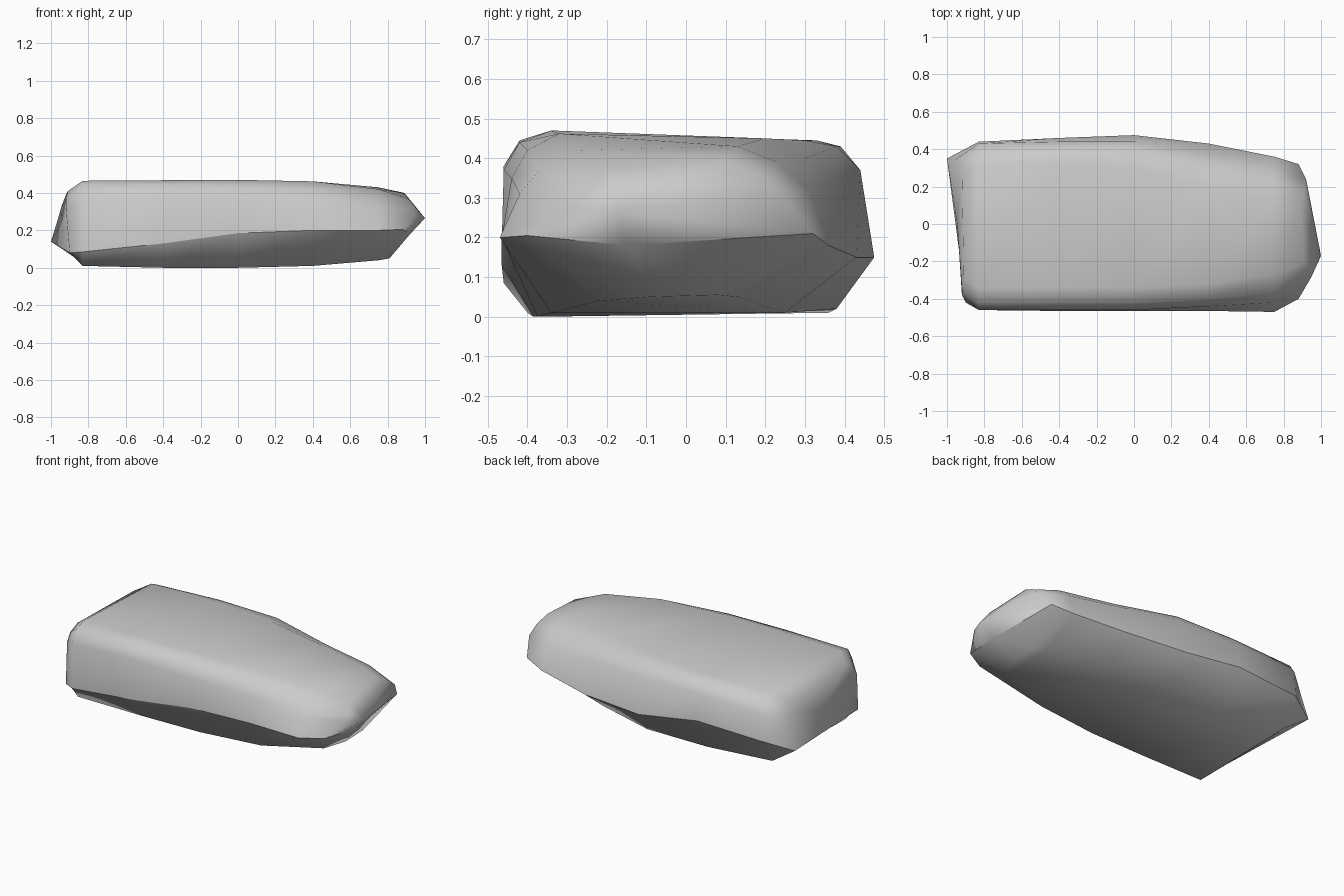
import bpy
import bmesh

# Remove the default cube
default_cube = bpy.data.objects.get("Cube")
if default_cube:
    bpy.data.objects.remove(default_cube, do_unlink=True)


def make_material(name, color):
    material = bpy.data.materials.new(name)
    material.use_nodes = True
    material.diffuse_color = color
    material.node_tree.nodes["Principled BSDF"].inputs["Base Color"].default_value = color
    return material


# Every ring runs: bottom front, ridge front, shoulder front, edge front, top front,
# top back, edge back, shoulder back, ridge back, bottom back
right_end = [
    (-.86, -.39, .05), (-.9, -.42, .08), (-.92, -.38, .32), (-.92, -.35, .37),
    (-.91, -.29, .41), (-.92, .28, .39), (-.94, .31, .34), (-.96, .34, .27),
    (-1, .35, .14), (-.9, .29, .08),
]
right_tip = (-.945, 0, .24)
right_ridge = (-.95, -.03, .11)

# Cross-sections (y, z) of the slab body, keyed by x
sections = {
    -.83: [(-.4, .01), (-.46, .085), (-.46, .37), (-.42, .44), (-.34, .465),
           (.33, .44), (.39, .41), (.43, .35), (.44, .19), (.33, .025)],
    -.4: [(-.385, 0), (-.465, .13), (-.46, .38), (-.42, .445), (-.34, .468),
          (.33, .445), (.39, .43), (.44, .37), (.46, .21), (.36, .01)],
    0: [(-.375, 0), (-.465, .185), (-.46, .37), (-.42, .44), (-.34, .47),
        (.3, .445), (.38, .43), (.44, .37), (.475, .15), (.38, .02)],
    .4: [(-.34, .01), (-.465, .2), (-.44, .35), (-.4, .42), (-.32, .462),
         (.2, .45), (.3, .4), (.37, .345), (.43, .15), (.25, .01)],
    .75: [(-.22, .04), (-.47, .2), (-.42, .31), (-.37, .37), (-.27, .42),
          (.13, .43), (.23, .39), (.31, .32), (.36, .18), (.13, .05)],
}

left_end = [
    (.81, -.09, .05), (.88, -.4, .205), (.95, -.28, .28), (.94, -.24, .32),
    (.91, -.2, .37), (.89, .1, .4), (.91, .18, .36), (.92, .24, .31),
    (.88, .32, .21), (.81, .08, .055),
]
left_tip = (1, -.17, .265)
left_ridge = (.92, -.15, .18)


def bridge(bm, ring_a, ring_b):
    """Join two rings of the same length with quads."""
    count = len(ring_a)
    for i in range(count):
        j = (i + 1) % count
        bm.faces.new((ring_a[i], ring_a[j], ring_b[j], ring_b[i]))


def fan(bm, chain, centre):
    """Join an open chain of vertices to a centre with triangles."""
    for current, following in zip(chain, chain[1:]):
        bm.faces.new((current, following, centre))


def cap(bm, ring, tip, ridge):
    """Close an end with a face above the ridge and an undercut below it."""
    tip_vert = bm.verts.new(tip)
    ridge_vert = bm.verts.new(ridge)
    bottom_front, ridge_front, *_, ridge_back, bottom_back = ring
    fan(bm, ring[1:-1] + [ridge_vert, ridge_front], tip_vert)
    fan(bm, [ridge_back, bottom_back, bottom_front, ridge_front], ridge_vert)
    return ridge_vert


def build_slab(name, material):
    bm = bmesh.new()
    outlines = [right_end]
    outlines += [[(x, y, z) for y, z in points] for x, points in sections.items()]
    outlines.append(left_end)
    rings = [[bm.verts.new(point) for point in outline] for outline in outlines]

    for ring_a, ring_b in zip(rings, rings[1:]):
        bridge(bm, ring_a, ring_b)
    ridge_verts = {cap(bm, rings[0], right_tip, right_ridge),
                   cap(bm, rings[-1], left_tip, left_ridge)}
    for ring in rings:
        ridge_verts.update((ring[1], ring[-2]))
    bmesh.ops.recalc_face_normals(bm, faces=bm.faces[:])

    # Smooth everywhere except along the ridge above the undercut
    for face in bm.faces:
        face.smooth = True
    for edge in bm.edges:
        edge.smooth = not ridge_verts.issuperset(edge.verts)

    mesh = bpy.data.meshes.new(name)
    bm.to_mesh(mesh)
    bm.free()
    mesh.materials.append(material)
    slab = bpy.data.objects.new(name, mesh)
    bpy.context.collection.objects.link(slab)


# Stone slab with soft shading and a crisp undercut
build_slab("rock_slab", make_material("grey stone", (.6, .6, .6, 1)))
